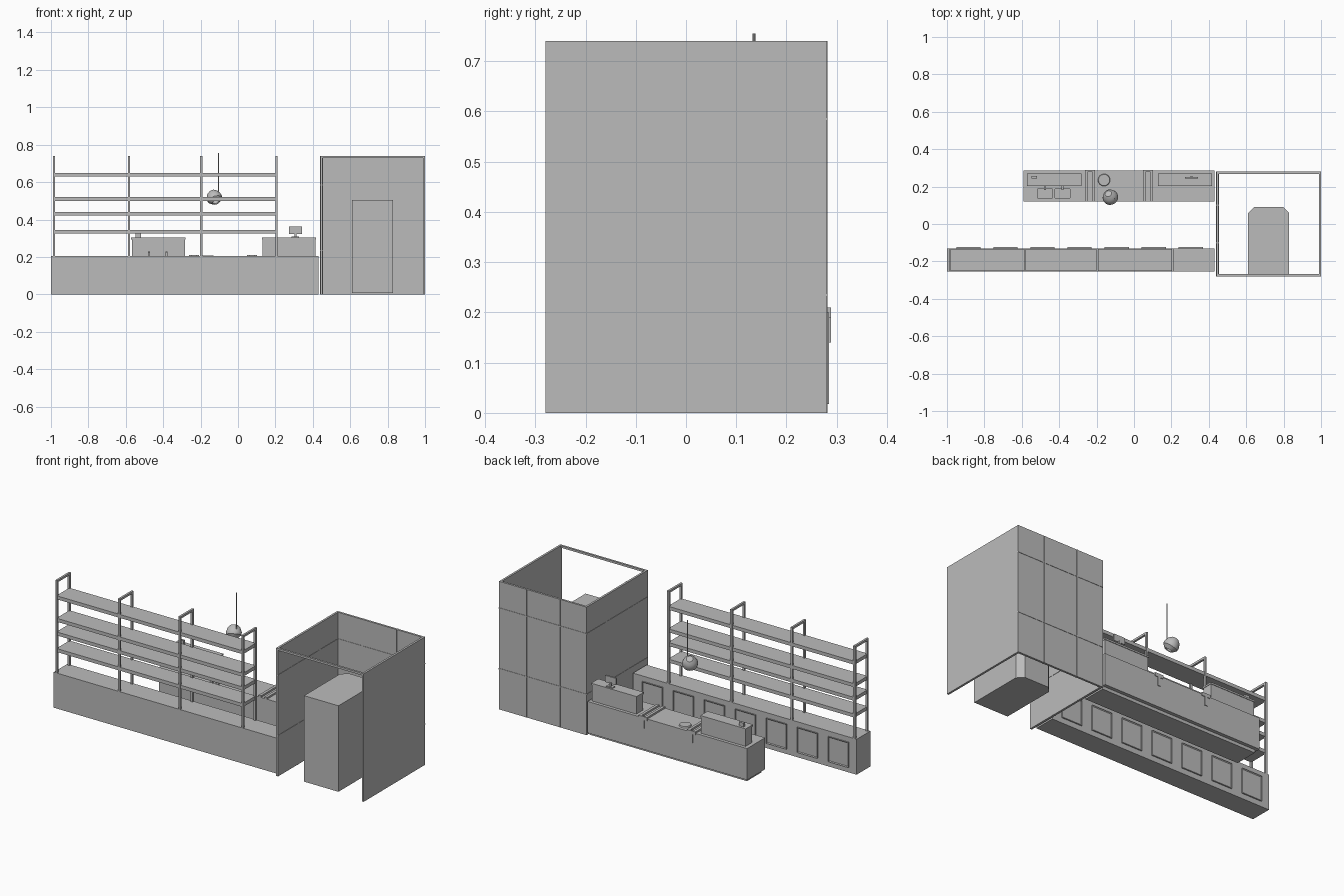
import bpy, bmesh, math
from mathutils import Vector

cube = bpy.data.objects.get("Cube")
if cube:
    bpy.data.objects.remove(cube, do_unlink=True)

COLOUR = (0.5, 0.5, 0.5, 1)
grey = bpy.data.materials.new("plain grey")
grey.use_nodes = True
grey.diffuse_color = COLOUR
grey.node_tree.nodes["Principled BSDF"].inputs["Base Color"].default_value = COLOUR


def finish(name, bm):
    bmesh.ops.recalc_face_normals(bm, faces=bm.faces)
    mesh = bpy.data.meshes.new(name)
    bm.to_mesh(mesh)
    bm.free()
    mesh.materials.append(grey)
    ob = bpy.data.objects.new(name, mesh)
    bpy.context.collection.objects.link(ob)
    return ob


def add_box(bm, x, y, z):
    """Box between pairs of limits on each axis."""
    made = bmesh.ops.create_cube(bm, size=1)["verts"]
    for v in made:
        v.co = [lim[0] if c < 0 else lim[1] for lim, c in zip((x, y, z), v.co)]
    return made


def box(name, x, y, z):
    bm = bmesh.new()
    add_box(bm, x, y, z)
    return finish(name, bm)


def boxes(name, limits):
    bm = bmesh.new()
    for lim in limits:
        add_box(bm, *lim)
    return finish(name, bm)


def span(centre, size):
    return (centre - size / 2, centre + size / 2)


def cut(target, name, x, y, z):
    cutter = box(name, x, y, z)
    cutter.hide_render = True
    mod = target.modifiers.new(name, 'BOOLEAN')
    mod.object = cutter
    mod.solver = 'EXACT'
    bpy.context.view_layer.objects.active = target
    bpy.ops.object.modifier_apply(modifier=mod.name)
    bpy.data.objects.remove(cutter, do_unlink=True)


# Front counter with recessed door panels on its back
FRONT, BACK, TOP = -0.255, -0.13, 0.205
box("front_counter", (-1, 0.43), (FRONT, BACK), (0, TOP))
for i in range(7):
    bm = bmesh.new()
    add_box(bm, span(-0.885 + 0.198 * i, 0.13), (BACK, BACK + 0.006), (0.03, 0.175))
    door = [f for f in bm.faces if f.calc_center_median().y > BACK + 0.005]
    bmesh.ops.inset_region(bm, faces=door, thickness=0.007)
    bmesh.ops.translate(bm, verts=door[0].verts, vec=(0, -0.004, 0))
    finish("counter_door", bm)

# Shelf frames and shelves
POST = 0.012
for x in (-0.984, -0.583, -0.197, 0.206):
    xs = span(x, POST)
    boxes("shelf_frame", [
        (xs, (FRONT, FRONT + POST), (TOP, 0.74)),
        (xs, (BACK - POST, BACK), (TOP, 0.74)),
        (xs, (FRONT, BACK), (0.74 - POST, 0.74))])
for z in (0.335, 0.431, 0.51, 0.64):
    box("shelf", (-0.985, 0.208), (FRONT + 0.003, BACK - 0.003), span(z, 0.02))

# Back counter on a recessed plinth
box("back_counter_plinth", (-0.575, 0.43), (0.13, 0.265), (0, 0.02))
counter = box("back_counter", (-0.59, 0.43), (0.12, 0.285), (0.018, 0.2))
for x in (-0.475, -0.383):
    cut(counter, "basin_cutter", span(x, 0.08), (0.14, 0.186), (0.15, 0.25))
    for dx in (-0.042, 0.042):
        box("basin_rim", span(x + dx, 0.004), (0.138, 0.188), (0.2, 0.204))
    for y in (0.138, 0.188):
        box("basin_rim", span(x, 0.084), span(y, 0.004), (0.2, 0.204))
for x in (-0.475, -0.383):
    boxes("tap", [(span(x, 0.01), (0.182, 0.206), (0.222, 0.23)),
                  (span(x, 0.01), (0.195, 0.206), (0.2, 0.23))])

# Paired rails over the counter joints, each with a drop bracket at the back
for x in (-0.235, 0.075):
    limits = [(span(x + d, 0.016), (0.12, 0.287), (0.198, 0.21)) for d in (-0.019, 0.019)]
    limits.append((span(x, 0.054), (0.28, 0.289), (0.19, 0.21)))
    limits.append((span(x, 0.018), (0.28, 0.289), (0.14, 0.195)))
    boxes("joint_rail", limits)

# Hob ring on the middle section
bm = bmesh.new()
bmesh.ops.create_cone(bm, cap_ends=True, segments=24, radius1=0.033, radius2=0.03, depth=0.008)
bmesh.ops.translate(bm, verts=bm.verts, vec=(-0.16, 0.235, 0.203))
finish("hob_ring", bm)

# Raised cabinets on the back counter
for xs in ((-0.568, -0.284), (0.13, 0.415)):
    boxes("raised_cabinet", [
        (xs, (0.208, 0.267), (0.2, 0.295)),
        ((xs[0] - 0.003, xs[1] + 0.003), (0.204, 0.27), (0.293, 0.303))])
    box("cabinet_rail", (xs[0] + 0.01, xs[1] - 0.01), (0.202, 0.21), (0.225, 0.233))
box("card_reader", (-0.548, -0.518), (0.243, 0.257), (0.3, 0.325))

# Small screen on a stand
boxes("small_screen", [
    (span(0.307, 0.07), span(0.247, 0.01), (0.323, 0.362)),
    (span(0.307, 0.012), span(0.252, 0.01), (0.3, 0.33)),
    (span(0.307, 0.04), span(0.25, 0.025), (0.3, 0.308))])

# Pendant lamp: cord and tilted round shade
bm = bmesh.new()
bmesh.ops.create_cone(bm, cap_ends=True, segments=8, radius1=0.003, radius2=0.003, depth=0.215)
bmesh.ops.translate(bm, verts=bm.verts, vec=(-0.105, 0.135, 0.6475))
finish("lamp_cord", bm)
PROFILE = ((0, 0.036), (0.018, 0.034), (0.033, 0.02), (0.042, -0.004), (0.04, -0.018),
           (0.022, -0.036), (0.018, -0.032), (0.016, -0.01), (0, 0))
bm = bmesh.new()
points = [bm.verts.new((r, 0, z)) for r, z in PROFILE]
edges = [bm.edges.new(pair) for pair in zip(points, points[1:])]
bmesh.ops.spin(bm, geom=points + edges, cent=(0, 0, 0), axis=(0, 0, 1),
               angle=math.tau, steps=24)
bmesh.ops.remove_doubles(bm, verts=bm.verts, dist=0.0001)
shade = finish("lamp_shade", bm)
shade.rotation_euler = Vector((-0.25, 0.45, 0.8)).to_track_quat('Z', 'Y').to_euler()
shade.location = (-0.128, 0.146, 0.521)
bpy.ops.object.select_all(action='DESELECT')
shade.select_set(True)
bpy.context.view_layer.objects.active = shade
bpy.ops.object.shade_smooth_by_angle(angle=math.radians(30))

# Open-fronted room: three walls and a thin front header
L, R, W, H, T = 0.44, 1.0, 0.28, 0.74, 0.012
box("room_left_wall", (L, L + T), (-W, W), (0, H))
box("room_right_wall", (R - T, R), (-W, W), (0, H))
box("room_back_wall", (L, R), (W - T, W), (0, H))
box("room_front_header", (L, R), (-W, -W + T), (H - T, H))

# Thin battens on both sides of the back and side walls
S, P = 0.006, 0.002
seams = []
for z in (0.235, 0.585):
    seams.append(((L, R), (W - T - P, W + P), span(z, S)))
    seams.append(((L - P, L + T + P), (-W, W), span(z, S)))
for x in (0.61, 0.825):
    seams.append((span(x, S), (W - T - P, W + P), (0, H)))
for y in (-0.1, 0.1):
    seams.append(((L - P, L + T + P), span(y, S), (0, H)))
boxes("wall_battens", seams)

# Tall unit inside the room with chamfered rear corners
bm = bmesh.new()
add_box(bm, (0.61, 0.83), (-0.268, 0.092), (0.008, 0.505))
rear = [e for e in bm.edges if all(v.co.y > 0 for v in e.verts)
        and abs(e.verts[0].co.z - e.verts[1].co.z) > 0.1]
bmesh.ops.bevel(bm, geom=rear, offset=0.033, segments=1, affect='EDGES')
finish("tall_unit", bm)
